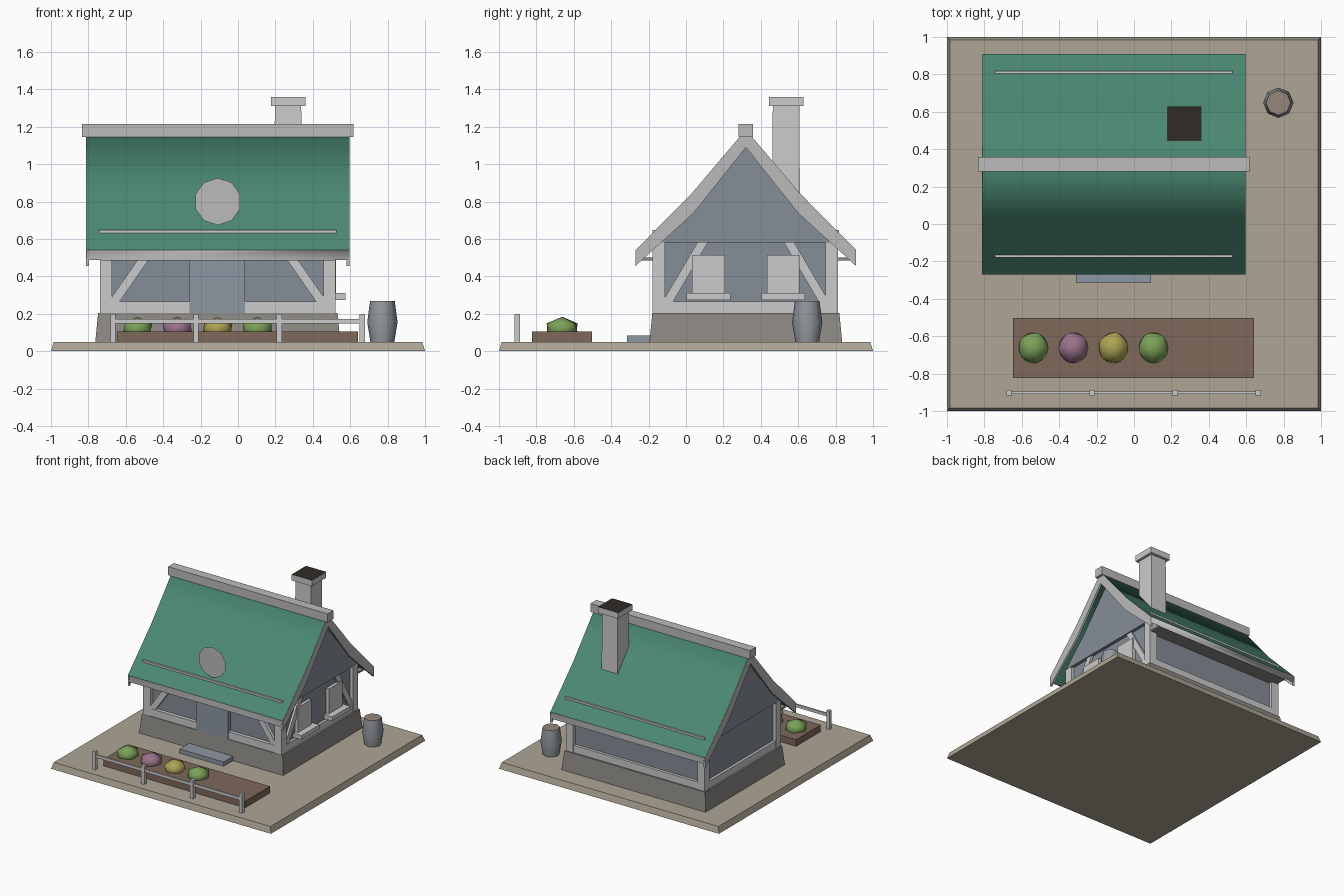
import bpy, bmesh
from math import pi
from mathutils import Vector, Matrix

if "Cube" in bpy.data.objects:
    bpy.data.objects.remove(bpy.data.objects["Cube"])

CX, CY = -0.108, 0.32          # house centre


def mat(name, r, g, b):
    m = bpy.data.materials.new(name)
    m.diffuse_color = (r, g, b, 1)
    m.use_nodes = True
    m.node_tree.nodes["Principled BSDF"].inputs["Base Color"].default_value = m.diffuse_color
    return m


GREEN = mat("roof_green", .07, .25, .17)
TAN = mat("earth_tan", .42, .375, .3)
STONE = mat("stone", .27, .26, .24)
PLASTER = mat("wall_slate", .24, .27, .31)
DOOR = mat("door_slate", .27, .31, .36)
TRIM = mat("trim_grey", .5, .5, .5)
SOIL = mat("soil", .21, .14, .105)
DARK = mat("soot", .03, .025, .02)
LID = mat("barrel_lid", .3, .24, .2)
BARREL = mat("barrel_grey", .3, .32, .35)
LEAF = mat("leaf_green", .2, .36, .1)
MAUVE = mat("flower_mauve", .32, .17, .26)
YELLOW = mat("flower_yellow", .42, .37, .09)


def add(name, bm, *mats, smooth=False):
    bmesh.ops.recalc_face_normals(bm, faces=bm.faces)
    for f in bm.faces:
        f.smooth = smooth
    me = bpy.data.meshes.new(name)
    bm.to_mesh(me)
    bm.free()
    ob = bpy.data.objects.new(name, me)
    bpy.context.collection.objects.link(ob)
    for m in mats:
        if m:
            me.materials.append(m)
    return ob


def box(name, x0, x1, y0, y1, z0, z1, m=None, inset=0):
    """Box from bounds; inset draws in the top edge."""
    bm = bmesh.new()
    bmesh.ops.create_cube(bm, size=1)
    for v in bm.verts:
        i = inset if v.co.z > 0 else 0
        v.co = (x1 - i if v.co.x > 0 else x0 + i,
                y1 - i if v.co.y > 0 else y0 + i,
                z1 if v.co.z > 0 else z0)
    return add(name, bm, m)


def prism_x(profile, x0, x1):
    """Extrude a y,z profile along x."""
    bm = bmesh.new()
    f = bm.faces.new([bm.verts.new((x0, y, z)) for y, z in profile])
    r = bmesh.ops.extrude_face_region(bm, geom=[f])
    bmesh.ops.translate(bm, vec=(x1 - x0, 0, 0),
                        verts=[v for v in r["geom"] if isinstance(v, bmesh.types.BMVert)])
    bm.faces.new([bm.verts.new((x0, y, z)) for y, z in profile])
    bmesh.ops.remove_doubles(bm, verts=bm.verts, dist=1e-5)
    return bm


def brace(name, a, b, axis, at, m=None):
    """Diagonal timber between two points (u,z) in the wall plane."""
    a, b = Vector(a), Vector(b)
    n = Vector((-(b - a).y, (b - a).x)).normalized() * .024
    bm = bmesh.new()
    rings = [[bm.verts.new((p.x, d, p.y) if axis == 'x' else (d, p.x, p.y))
              for p in (a - n, b - n, b + n, a + n)] for d in at]
    bm.faces.new(rings[0])
    bm.faces.new(rings[1])
    for i in range(4):
        j = (i + 1) % 4
        bm.faces.new((rings[0][i], rings[0][j], rings[1][j], rings[1][i]))
    return add(name, bm, m)


# Ground plate and stone foundation
box("ground_plate", -1, 1, -1, 1, 0, .05, TAN, .015)
box("foundation", CX - .655, CX + .655, -.195, .835, .05, .205, STONE, .015)

# Roof section: half-profiles as (distance from ridge, height)
TOP = [(0, 1.185), (.29, .843), (.59, .54)]
SHEET = [(0, 1.125), (.29, .785), (.59, .487)]
BOARD = [(0, 1.09), (.28, .738), (.59, .455)]


def gable_band(upper, lower):
    """Closed inverted-V section between two half-profiles."""
    return [(CY + d, z) for d, z in upper] + [(CY + d, z) for d, z in reversed(lower)] \
        + [(CY - d, z) for d, z in lower[1:]] + [(CY - d, z) for d, z in reversed(upper[1:])]


# Walls, and gable infill up to the roof
box("walls", CX - .605, CX + .605, CY - .465, CY + .465, .2, .6, PLASTER)
gable = [(CY - .49, .582), (CY - .29, .79), (CY, 1.13), (CY + .29, .79), (CY + .49, .582)]
add("gable", prism_x(gable, CX - .632, CX + .632), PLASTER)

# Timber frame: corner posts, sill beams and top beams
XA, XB, YA, YB = -.738, .522, -.178, .812
for x in (XA, XB - .065):
    for y in (YA, YB - .065):
        box("corner_post", x, x + .065, y, y + .065, .2, .645)
for x in (XA + .004, XB - .044):
    box("side_sill", x, x + .04, YA + .06, YB - .06, .2, .265)
for y in (YA + .004, YB - .044):
    for z in (.2, .56):
        box("long_beam", XA + .06, XB - .06, y, y + .04, z, z + .065)

# Corner braces on the front and the right side
for s in (-1, 1):
    brace("front_brace", (CX + s * .565, .25), (CX + s * .37, .53), 'x', (-.172, -.14))
    brace("side_brace", (CY + s * .42, .26), (CY + s * .22, .6), 'y', (.48, .514))

# Roof sheet: smooth green slopes over the ridge, grey cut edges
bm = prism_x(gable_band(TOP, SHEET), CX - .703, CX + .703)
bmesh.ops.recalc_face_normals(bm, faces=bm.faces)
for f in bm.faces:
    f.material_index = int(abs(f.normal.x) > .9 or abs(f.normal.y) > .9)
for e in bm.edges:
    e.smooth = len({f.material_index for f in e.link_faces}) == 1
add("roof", bm, GREEN, TRIM, smooth=True)

# Barge boards at both gable ends, and flat soffits closing the eaves
for s in (-1, 1):
    a, b = sorted((CX + s * .688, CX + s * .705))
    add("barge_board", prism_x(gable_band([(d, z - .002) for d, z in TOP], BOARD), a, b), TRIM)
    y0, y1 = sorted((CY + s * .46, CY + s * .585))
    box("eave_soffit", CX - .62, CX + .62, y0, y1, .486, .5, STONE)
    y = CY + s * .492
    box("roof_rail", CX - .635, CX + .635, y - .007, y + .007, .632, .648)
box("ridge_beam", CX - .725, CX + .725, CY - .038, CY + .038, 1.145, 1.215, TRIM)

# Round flat plaque standing at the front of the roof
bm = bmesh.new()
bmesh.ops.create_circle(bm, cap_ends=True, segments=10, radius=.126,
                        matrix=Matrix.Translation((CX, -.18, .8)) @ Matrix.Rotation(pi / 2, 4, 'X'))
add("round_plaque", bm, TRIM)

# Chimney with cap, sooty top and dark underside
box("chimney_stack", .193, .342, .46, .61, .7, 1.31, None, .004)
box("chimney_cap", .177, .36, .445, .629, 1.31, 1.358)
box("chimney_soot", .178, .359, .446, .628, 1.35, 1.36, DARK)

# Door, doorstep and windows
box("door", -.258, .037, -.18, -.15, .2, .487, DOOR)
box("doorstep", -.31, .09, -.315, -.185, .05, .085, DOOR)
for y in (.12, .52):
    box("window", .49, .523, y - .088, y + .088, .305, .515)
    box("window_sill", .5, .575, y - .117, y + .117, .275, .31)

# Barrel: eight-sided, bulging in the middle
bm = bmesh.new()
prev = None
for z, r in ((.05, .064), (.155, .081), (.268, .066)):
    ring = bmesh.ops.create_circle(bm, segments=8, radius=r,
                                   matrix=Matrix.Translation((.772, .648, z)))["verts"]
    if prev:
        for i in range(8):
            j = (i + 1) % 8
            bm.faces.new((prev[i], prev[j], ring[j], ring[i]))
    else:
        bm.faces.new(ring)
    prev = ring
lid = bm.faces.new(prev)
lid.material_index = 1
for e in bm.edges:
    e.smooth = abs(e.verts[0].co.z - e.verts[1].co.z) > .01 or abs(e.verts[0].co.z - .155) < .01
add("barrel", bm, BARREL, LID, smooth=True)

# Garden bed with low-poly bushes
box("garden_bed", -.648, .642, -.823, -.503, .05, .105, SOIL)
for i, m in enumerate((LEAF, MAUVE, YELLOW, LEAF)):
    bm = bmesh.new()
    bmesh.ops.create_icosphere(bm, subdivisions=1, radius=1)
    bmesh.ops.rotate(bm, verts=bm.verts, matrix=Matrix.Rotation(i * .7, 3, 'Z'))
    bmesh.ops.transform(bm, verts=bm.verts, matrix=Matrix.Translation((-.538 + i * .214, -.662, .12))
                        @ Matrix.Diagonal((.09, .094, .064, 1)))
    add("bush", bm, m, smooth=True)

# Fence: four posts and one rail
for i in range(4):
    x = -.668 + i * .444
    box("fence_post", x - .014, x + .014, -.917, -.887, .05, .2)
box("fence_rail", -.67, .665, -.91, -.896, .148, .172)
